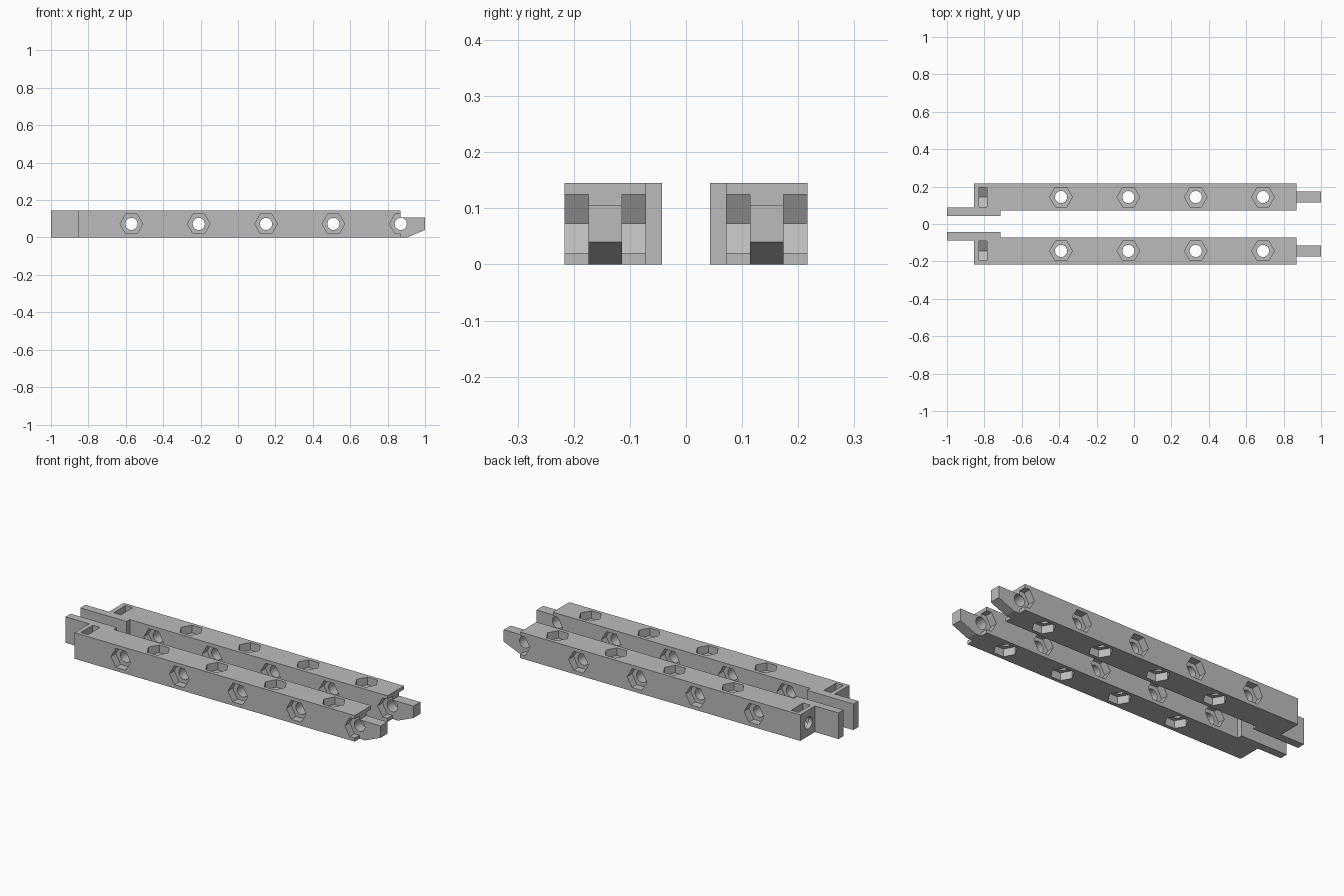
import bpy, bmesh, math
from mathutils import Vector

cube = bpy.data.objects.get("Cube")
if cube:
    bpy.data.objects.remove(cube, do_unlink=True)

grey = bpy.data.materials.new("plain grey")
grey.use_nodes = True
COLOUR = (0.5, 0.5, 0.5, 1)
grey.diffuse_color = COLOUR
grey.node_tree.nodes["Principled BSDF"].inputs["Base Color"].default_value = COLOUR

YC, ZC, HALF = 0.144, 0.0725, 0.0725     # beam centre line and half thickness
X0, X1 = -0.855, 0.87                    # beam ends
HEX, HOLE, DEPTH = 0.0606, 0.0325, 0.0425
PITCH = 0.36


def ngon(cx, cy, r, n):
    return [(cx + r * math.cos(math.tau * i / n), cy + r * math.sin(math.tau * i / n))
            for i in range(n)]


def rect(a0, a1, b0, b1):
    return [(a0, b0), (a1, b0), (a1, b1), (a0, b1)]


def prisms(name, items):
    """Object made of prisms: (profile, axis, start, end)."""
    bm = bmesh.new()
    for pts, axis, lo, hi in items:
        def place(p, d):
            return {"x": Vector((d, p[0], p[1])),
                    "y": Vector((p[0], d, p[1])),
                    "z": Vector((p[0], p[1], d))}[axis]
        a = [bm.verts.new(place(p, lo)) for p in pts]
        b = [bm.verts.new(place(p, hi)) for p in pts]
        bm.faces.new(a)
        bm.faces.new(b[::-1])
        for i in range(len(pts)):
            j = (i + 1) % len(pts)
            bm.faces.new((a[j], a[i], b[i], b[j]))
    bmesh.ops.recalc_face_normals(bm, faces=bm.faces)
    mesh = bpy.data.meshes.new(name)
    bm.to_mesh(mesh)
    bm.free()
    mesh.materials.append(grey)
    obj = bpy.data.objects.new(name, mesh)
    bpy.context.collection.objects.link(obj)
    return obj


def combine(obj, other, operation):
    mod = obj.modifiers.new("combine", "BOOLEAN")
    mod.object, mod.operation, mod.solver = other, operation, "EXACT"
    bpy.context.view_layer.objects.active = obj
    bpy.ops.object.modifier_apply(modifier=mod.name)
    bpy.data.objects.remove(other, do_unlink=True)


# Square beam
beam = prisms("left_beam", [(rect(X0, X1, 0, 2 * HALF), "y", YC - HALF, YC + HALF)])

# Hexagonal recesses on all four long sides
side_xs = [X1 - PITCH * i for i in range(5)]
top_xs = [x - PITCH / 2 for x in side_xs[:4]]
floor = HALF - DEPTH
recesses = []
for s in (-1, 1):
    near, far = s * floor, s * 2 * HALF
    recesses += [(ngon(x, ZC, HEX, 6), "y", YC + near, YC + far) for x in side_xs]
    recesses += [(ngon(x, YC, HEX, 6), "z", ZC + near, ZC + far) for x in top_xs]
combine(beam, prisms("recess_cutter", recesses), "DIFFERENCE")

# Tapered nose and flat end tab
nose = [(0.84, 0), (0.905, 0), (1, 0.04), (1, 0.106), (0.84, 0.106)]
combine(beam, prisms("nose", [(nose, "y", YC - floor, YC + floor)]), "UNION")
combine(beam, prisms("tab", [(rect(-1, -0.715, 0, 2 * HALF), "y", 0.043, 0.087)]), "UNION")

# Bolt holes through the recesses
holes = [(ngon(x, ZC, HOLE, 24), "y", YC - 0.09, YC + 0.09) for x in side_xs]
holes += [(ngon(x, YC, HOLE, 24), "z", -0.1, 0.3) for x in top_xs]
combine(beam, prisms("hole_cutter", holes), "DIFFERENCE")

# Nut slot with pointed floor, and the bolt hole in the end
flat = HEX * math.cos(math.pi / 6)
slot = [(YC, ZC - HEX), (YC + flat, ZC - HEX / 2), (YC + flat, 0.3),
        (YC - flat, 0.3), (YC - flat, ZC - HEX / 2)]
combine(beam, prisms("slot_cutter", [(slot, "x", -0.83, -0.785)]), "DIFFERENCE")
combine(beam, prisms("end_hole_cutter", [(ngon(YC, ZC, HOLE, 24), "x", -0.9, -0.7)]),
        "DIFFERENCE")

# Mirrored beam on the other side
other = beam.copy()
other.data = beam.data.copy()
other.name = "right_beam"
bpy.context.collection.objects.link(other)
for v in other.data.vertices:
    v.co.y = -v.co.y
other.data.flip_normals()
